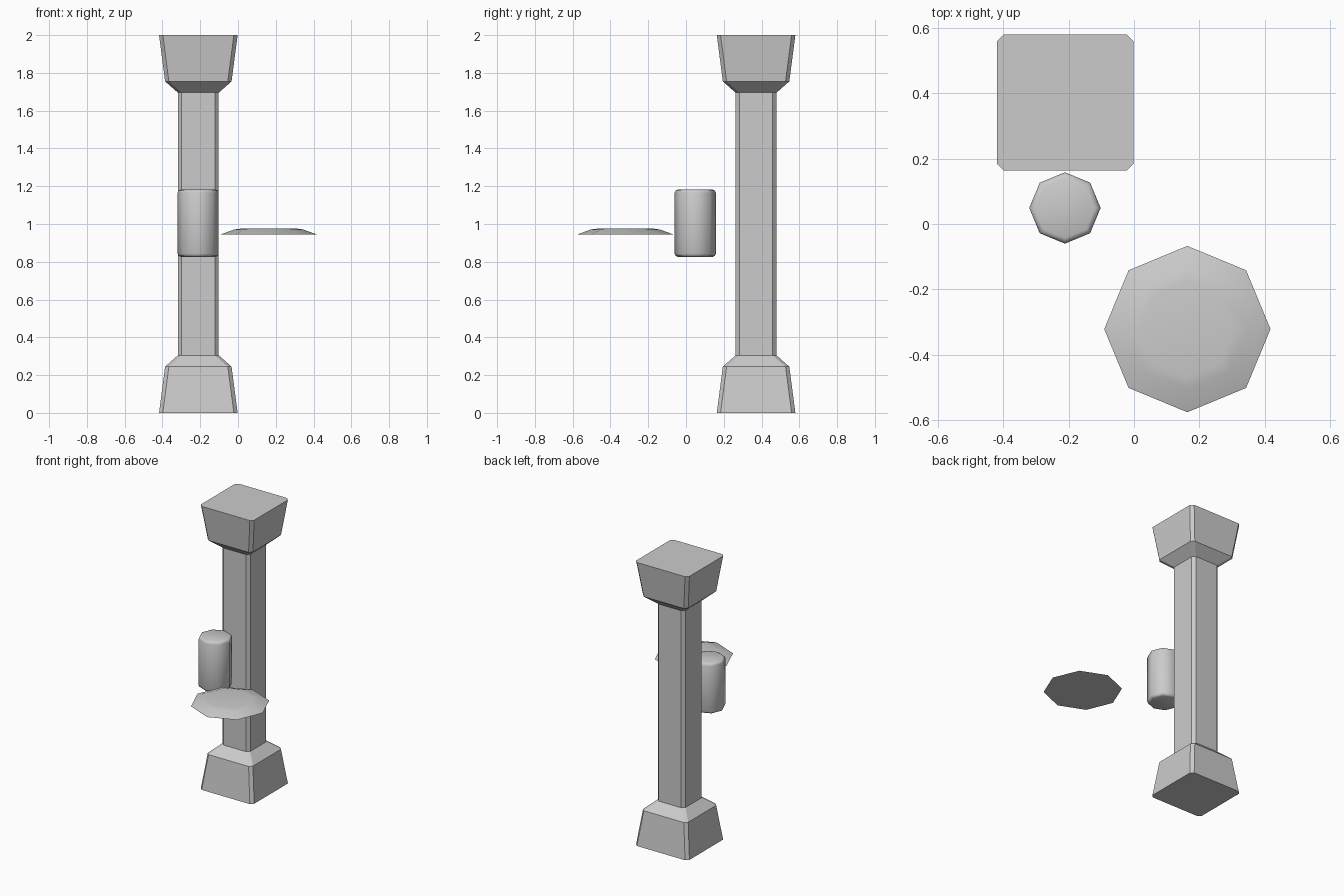
import bpy, math

if "Cube" in bpy.data.objects:
    bpy.data.objects.remove(bpy.data.objects["Cube"])


def loft(name, rings, center, smooth=None):
    """Skin a stack of equal-sized rings of (x, y, z) points and cap both ends."""
    n = len(rings[0])
    verts = [p for ring in rings for p in ring]
    faces = [(i * n + j, i * n + (j + 1) % n, (i + 1) * n + (j + 1) % n, (i + 1) * n + j)
             for i in range(len(rings) - 1) for j in range(n)]
    faces.append(tuple(reversed(range(n))))
    faces.append(tuple(range(len(verts) - n, len(verts))))
    mesh = bpy.data.meshes.new(name)
    mesh.from_pydata(verts, [], faces)
    obj = bpy.data.objects.new(name, mesh)
    obj.location = (center[0], center[1], 0)
    bpy.context.collection.objects.link(obj)
    if smooth:
        bpy.ops.object.select_all(action='DESELECT')
        obj.select_set(True)
        bpy.context.view_layer.objects.active = obj
        bpy.ops.object.shade_smooth_by_angle(angle=math.radians(smooth))
    return obj


def chamfered_square(h, z, c=0.02):
    k = h - c
    return [(h, -k, z), (h, k, z), (k, h, z), (-k, h, z),
            (-h, k, z), (-h, -k, z), (-k, -h, z), (k, -h, z)]


def octagon(r, z):
    return [(r * math.cos(a * math.pi / 4), r * math.sin(a * math.pi / 4), z)
            for a in range(8)]


# Square column, mirrored base and capital
half = [(0.208, 0), (0.176, 0.245), (0.108, 0.305)]
profile = half + [(h, 2 - z) for h, z in reversed(half)]
loft("column", [chamfered_square(h, z) for h, z in profile], (-0.21, 0.371))

# Eight-sided canister with softened rims
profile = [(0.092, 0.826), (0.104, 0.831), (0.109, 0.843),
           (0.109, 1.165), (0.104, 1.177), (0.092, 1.182)]
loft("canister", [octagon(r, z) for r, z in profile], (-0.211, 0.049), 50)

# Shallow eight-sided dish
profile = [(0.254, 0.945), (0.182, 0.971), (0.145, 0.976)]
loft("dish", [octagon(r, z) for r, z in profile], (0.163, -0.321), 50)
